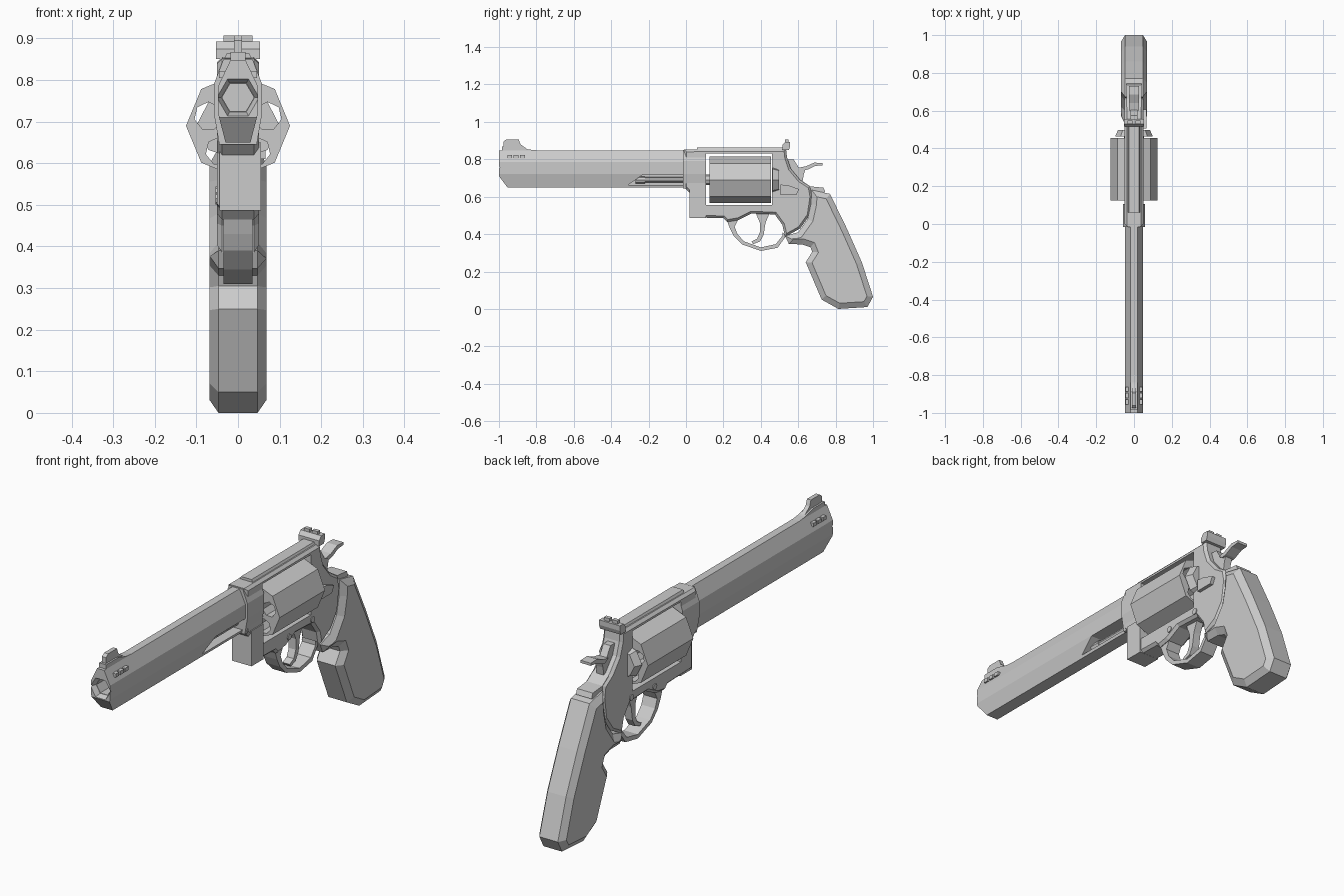
import bpy, bmesh
from math import pi, sin, cos
from mathutils import Matrix, Vector

if "Cube" in bpy.data.objects:
    bpy.data.objects.remove(bpy.data.objects["Cube"])


def finish(bm, name):
    me = bpy.data.meshes.new(name)
    bm.to_mesh(me)
    bm.free()
    ob = bpy.data.objects.new(name, me)
    bpy.context.collection.objects.link(ob)
    return ob


def extrude(name, verts, direction, inset=0, depth=0):
    """Extrude a planar outline; optionally chamfer both end caps."""
    bm = bmesh.new()
    face = bm.faces.new([bm.verts.new(v) for v in verts])
    out = bmesh.ops.extrude_face_region(bm, geom=[face], use_keep_orig=True)
    new = out["geom"]
    bmesh.ops.translate(bm, vec=direction, verts=[g for g in new if isinstance(g, bmesh.types.BMVert)])
    caps = [face] + [g for g in new if isinstance(g, bmesh.types.BMFace) and len(g.verts) == len(verts)
                     and abs(g.normal.dot(Vector(direction).normalized())) > .9]
    bmesh.ops.recalc_face_normals(bm, faces=bm.faces)
    if inset:
        for f in caps:
            bmesh.ops.inset_region(bm, faces=[f], thickness=inset, depth=depth,
                                   use_even_offset=True, use_boundary=True)
    return finish(bm, name)


def side(name, pts, x0, x1, inset=0, depth=0):
    """Side profile of (y, z) points, extruded across x."""
    return extrude(name, [(x0, y, z) for y, z in pts], (x1 - x0, 0, 0), inset, depth)


def section(name, half, y0, y1):
    """Mirrored cross-section of (x, z) points, extruded along y."""
    pts = half + [(-x, z) for x, z in reversed(half)]
    return extrude(name, [(x, y0, z) for x, z in pts], (0, y1 - y0, 0))


def box(name, x0, x1, y0, y1, z0, z1):
    return side(name, [(y0, z0), (y1, z0), (y1, z1), (y0, z1)], x0, x1)


def rod(name, sides, r, y0, y1, x, z, r2=None, turn=0, squash=1):
    """Faceted cylinder or cone along y."""
    bm = bmesh.new()
    bmesh.ops.create_cone(bm, cap_ends=True, segments=sides, radius1=r,
                          radius2=r if r2 is None else r2, depth=y1 - y0)
    m = (Matrix.Translation((x, (y0 + y1) / 2, z)) @ Matrix.Diagonal((1, 1, squash, 1))
         @ Matrix.Rotation(-pi / 2, 4, 'X') @ Matrix.Rotation(turn, 4, 'Z'))
    bmesh.ops.transform(bm, matrix=m, verts=bm.verts)
    return finish(bm, name)


def cut(ob, *cutters):
    for c in cutters:
        mod = ob.modifiers.new("cut", 'BOOLEAN')
        mod.operation, mod.solver, mod.object = 'DIFFERENCE', 'EXACT', c
        bpy.context.view_layer.objects.active = ob
        bpy.ops.object.modifier_apply(modifier=mod.name)
        bpy.data.objects.remove(c)


# Barrel with raked muzzle, hexagonal bore and a slot open on the right
barrel = section("barrel", [(.018, .848), (.048, .785), (.048, .72), (.03, .65)], -1, 0)
cut(barrel,
    side("cut_muzzle", [(-1.045, .77), (-.91, .59), (-1.05, .59)], -.1, .1),
    rod("cut_crown", 6, .055, -1.01, -.975, 0, .758, r2=.04, turn=pi / 2),
    rod("cut_bore", 6, .038, -.99, .05, 0, .758, turn=pi / 2),
    side("cut_slot", [(-.31, .663), (.05, .663), (.05, .718), (-.23, .718)], -.02, .1))
rod("ejector_rod", 8, .014, -.27, .13, 0, .69)
rod("ejector_tip", 8, .019, -.27, -.22, 0, .69)

# Vent ports on both flanks near the muzzle
for s in (-1, 1):
    for i in range(3):
        y = -.955 + i * .034
        box("vent_port", s * .03, s * .046, y, y + .025, .805, .822)

# Front sight blade on a ramp
side("front_sight_ramp", [(-.985, .84), (-.985, .868), (-.9, .868), (-.84, .852), (-.77, .845), (-.77, .84)], -.018, .018)
side("front_sight", [(-.975, .86), (-.975, .895), (-.96, .907), (-.895, .907), (-.885, .88), (-.85, .855)], -.01, .01)

# Frame with cylinder window
frame = side("frame", [
    (-.01, .852), (.535, .855), (.54, .81), (.56, .75), (.61, .69), (.665, .655), (.675, .6),
    (.66, .5), (.61, .43), (.53, .385), (.515, .45), (.475, .505), (.35, .51), (.28, .475),
    (.22, .465), (.2, .485), (.02, .49), (.02, .62), (-.01, .65)], -.038, .038, .012, .012)
cut(frame, box("cut_window", -.2, .2, .107, .46, .555, .832))
section("barrel_shroud", [(.035, .85), (.058, .79), (.058, .72), (.045, .645)], -.015, .107)
side("crane_block", [(.02, .487), (.107, .487), (.107, .65), (.02, .65)], -.045, .055)
section("top_strap_rail", [(.027, .864), (.034, .85)], .06, .53)
side("release_latch", [(.505, .61), (.59, .61), (.605, .64), (.55, .66), (.505, .665)], .045, .066)
for s in (-1, 1):
    for y, z in ((.3, .515), (.47, .53)):
        pin = [(s * .045, y + .014 * cos(a * pi / 4), z + .014 * sin(a * pi / 4)) for a in range(8)]
        extrude("frame_pin", pin, (s * .009, 0, 0))

# Eight-sided cylinder with five chambers
cylinder = rod("cylinder", 8, .125, .125, .455, 0, .69)
cut(cylinder, *[rod("cut_chamber", 7, .034, .05, .5, .075 * cos(a), .69 + .075 * sin(a), turn=pi / 7)
                for a in [pi / 2 + i * 2 * pi / 5 for i in range(5)]])
rod("cylinder_hub", 8, .028, .1, .14, 0, .69)
rod("recoil_shield", 8, .1, .462, .497, 0, .69, r2=.085, squash=.82)

# Rear sight: base and two leaves either side of the notch
side("rear_sight_base", [(.515, .85), (.55, .85), (.557, .87), (.557, .893), (.53, .893), (.515, .875)], -.053, .053)
for s in (-1, 1):
    box("rear_sight_leaf", s * .007, s * .035, .53, .548, .885, .907)

# Hammer and thumb spur
side("hammer", [(.535, .8), (.575, .8), (.605, .752), (.64, .75), (.63, .72), (.62, .66), (.55, .66)], -.018, .018)
side("hammer_spur", [(.6, .755), (.625, .74), (.65, .745), (.69, .764), (.73, .768), (.73, .78), (.685, .782), (.64, .762)], -.026, .026)
side("frame_tang", [(.62, .685), (.665, .655), (.735, .648), (.745, .625), (.66, .6)], -.04, .04)

# Trigger guard and trigger
outer = [(.22, .47), (.235, .43), (.255, .39), (.3, .345), (.4, .31), (.49, .327), (.535, .39)]
inner = [(.515, .41), (.515, .39), (.48, .346), (.4, .329), (.31, .361), (.275, .4), (.26, .44), (.28, .48)]
side("trigger_guard", outer + inner, -.035, .035)
side("trigger", [(.37, .52), (.395, .46), (.395, .41), (.38, .375), (.35, .36), (.36, .347), (.395, .36),
                 (.415, .395), (.425, .46), (.45, .52)], -.018, .018)

# Grip with broad chamfers
side("grip", [
    (.672, .636), (.77, .615), (.86, .43), (.94, .25), (1, .065), (.97, .01), (.815, 0), (.725, .05),
    (.64, .25), (.675, .305), (.665, .33), (.62, .345), (.55, .347), (.53, .39), (.6, .41), (.65, .48),
    (.668, .56)], -.047, .047, .03, .021)
